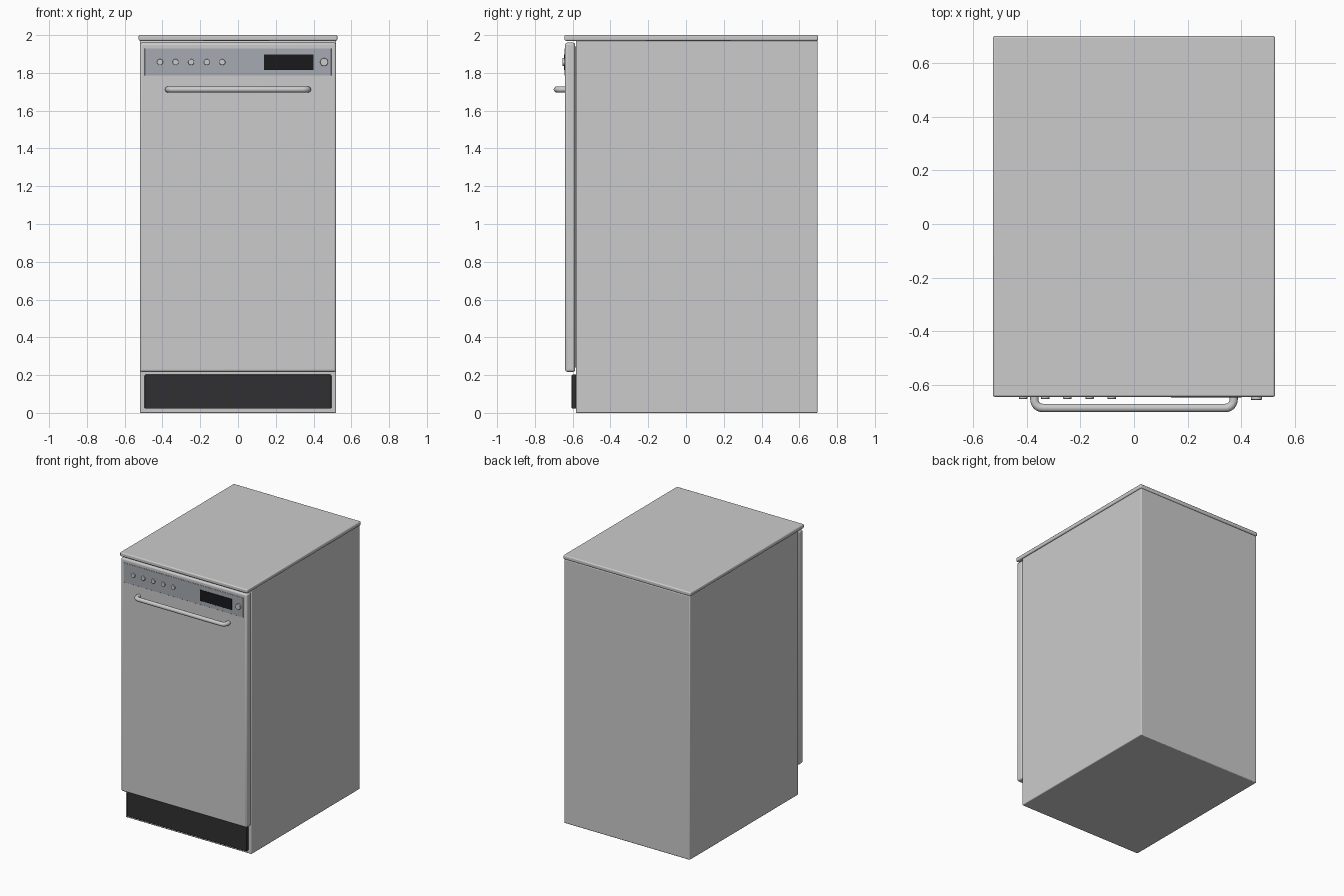
import bpy, bmesh, math
from mathutils import Vector, Matrix

if "Cube" in bpy.data.objects:
    bpy.data.objects.remove(bpy.data.objects["Cube"])


def material(name, rgb):
    m = bpy.data.materials.new(name)
    m.diffuse_color = (*rgb, 1)
    m.use_nodes = True
    m.node_tree.nodes["Principled BSDF"].inputs["Base Color"].default_value = m.diffuse_color
    return m


PANEL = material("panel_grey", (0.38, 0.40, 0.44))
KICK = material("kick_black", (0.03, 0.03, 0.032))
SCREEN = material("screen_black", (0.01, 0.01, 0.012))


def finish(bm, name, mat=None, bevel=0.0, segments=3):
    me = bpy.data.meshes.new(name)
    bm.to_mesh(me)
    bm.free()
    ob = bpy.data.objects.new(name, me)
    bpy.context.collection.objects.link(ob)
    if mat:
        me.materials.append(mat)
    if bevel:
        mod = ob.modifiers.new("bevel", 'BEVEL')
        mod.width = bevel
        mod.segments = segments
        mod.limit_method = 'ANGLE'
    bpy.ops.object.select_all(action='DESELECT')
    ob.select_set(True)
    bpy.context.view_layer.objects.active = ob
    bpy.ops.object.shade_smooth_by_angle(angle=math.radians(35))
    return ob


def box(name, x, y, z, bevel=0.0, mat=None):
    lo, hi = Vector((x[0], y[0], z[0])), Vector((x[1], y[1], z[1]))
    bm = bmesh.new()
    bmesh.ops.create_cube(bm, size=1, matrix=Matrix.Translation((lo + hi) / 2)
                          @ Matrix.Diagonal((*(hi - lo), 1)))
    return finish(bm, name, mat, bevel)


def button(name, x, z, radius, y_front, y_back=-0.638):
    bm = bmesh.new()
    bmesh.ops.create_cone(bm, cap_ends=True, segments=32, radius1=radius, radius2=radius,
                          depth=y_back - y_front,
                          matrix=Matrix.Translation((x, (y_front + y_back) / 2, z))
                          @ Matrix.Rotation(math.pi / 2, 4, 'X'))
    return finish(bm, name, None, 0.003)


# cabinet, worktop, door and plinth
box("cabinet", (-0.52, 0.52), (-0.583, 0.697), (0, 1.97), 0.006)
box("worktop", (-0.526, 0.526), (-0.644, 0.70), (1.97, 2.0), 0.008)
box("door", (-0.52, 0.52), (-0.64, -0.587), (0.217, 1.96), 0.012)
box("door_seal", (-0.49, 0.49), (-0.59, -0.58), (0.24, 1.94))
box("kick_plate", (-0.494, 0.494), (-0.605, -0.58), (0.022, 0.202), 0.004, KICK)

# control panel with display and buttons
box("control_panel", (-0.494, 0.494), (-0.643, -0.63), (1.785, 1.93), 0.002, PANEL)
box("display", (0.137, 0.40), (-0.647, -0.635), (1.816, 1.897), 0.001, SCREEN)
for i in range(5):
    button(f"program_button_{i + 1}", -0.413 + i * 0.0825, 1.857, 0.016, -0.652)
button("power_button", 0.456, 1.857, 0.021, -0.655)

# bar handle: a tube swept along a U with rounded corners
x_leg, y_bar, bend, tube = 0.371, -0.685, 0.03, 0.0155
half = [Vector((x_leg, -0.632, 1.712))]
for k in range(9):
    a = k / 8 * math.pi / 2
    half.append(Vector((x_leg - bend + bend * math.cos(a), y_bar + bend - bend * math.sin(a), 1.712)))
path = half + [Vector((-p.x, p.y, p.z)) for p in reversed(half)]
bm = bmesh.new()
rings = []
for i, p in enumerate(path):
    t = (path[min(i + 1, len(path) - 1)] - path[max(i - 1, 0)]).normalized()
    if 1 < i < len(half) or len(half) <= i < len(path) - 2:
        k = (i - 1) if i < len(half) else len(path) - 2 - i
        a = k / 8 * math.pi / 2
        t = Vector((-math.sin(a), -math.cos(a) * (1 if i < len(half) else -1), 0))
    side = t.cross(Vector((0, 0, 1)))
    rings.append([bm.verts.new(p + tube * (math.cos(b) * side + math.sin(b) * Vector((0, 0, 1))))
                  for b in (j * math.tau / 20 for j in range(20))])
for r0, r1 in zip(rings, rings[1:]):
    for j in range(20):
        bm.faces.new((r0[j], r0[(j + 1) % 20], r1[(j + 1) % 20], r1[j]))
bm.faces.new(rings[0])
bm.faces.new(rings[-1])
bmesh.ops.recalc_face_normals(bm, faces=bm.faces)
finish(bm, "door_handle")
